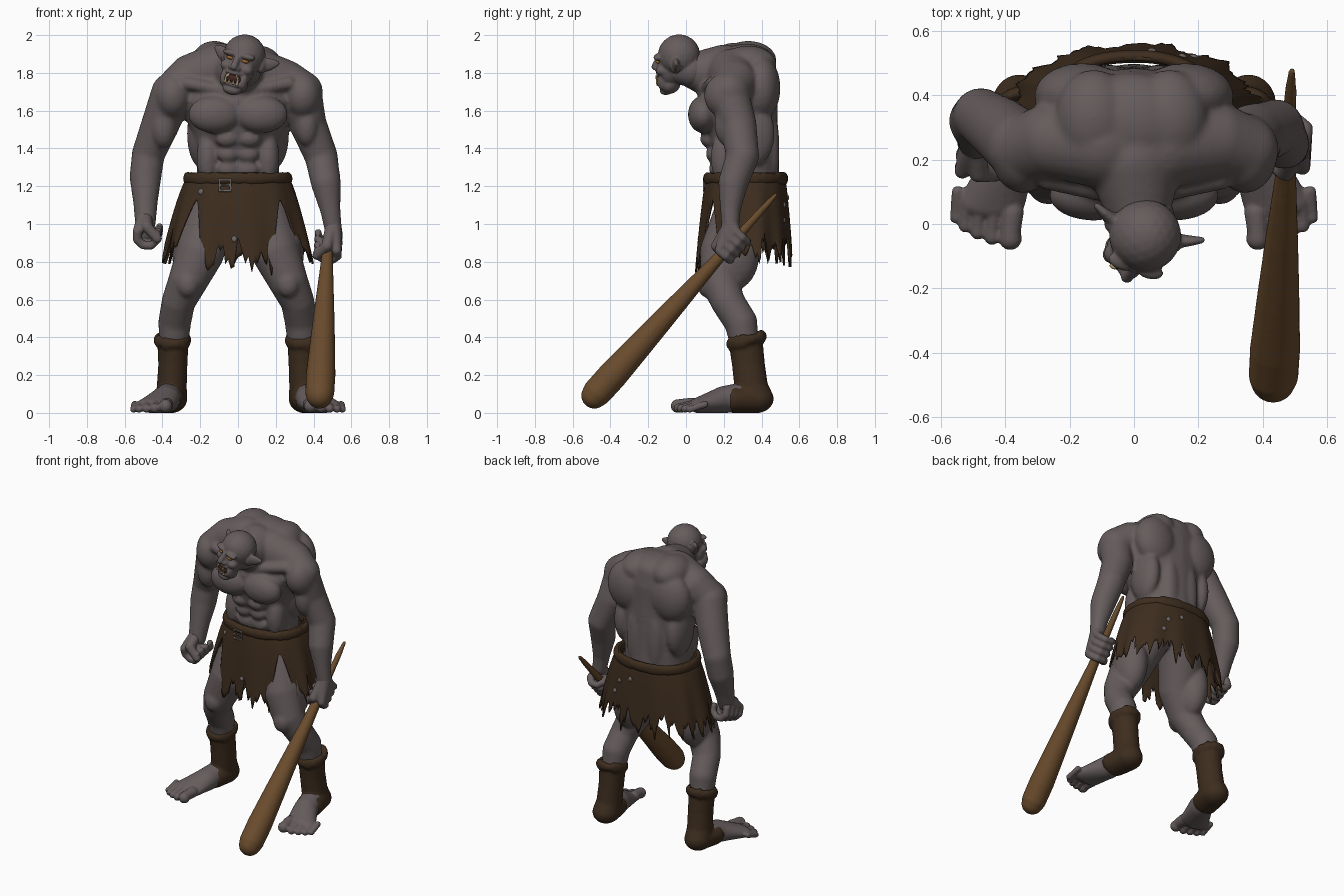
import bpy, bmesh, math, random
from mathutils import Vector, Matrix

if "Cube" in bpy.data.objects:
    bpy.data.objects.remove(bpy.data.objects["Cube"])
random.seed(4)

def material(name, rgb):
    m = bpy.data.materials.new(name)
    m.diffuse_color = (*rgb, 1)
    m.use_nodes = True
    m.node_tree.nodes["Principled BSDF"].inputs["Base Color"].default_value = m.diffuse_color
    return m

SKIN = material("grey skin", (0.133, 0.108, 0.108))
HIDE = material("brown hide", (0.047, 0.026, 0.013))
WOOD = material("club wood", (0.145, 0.072, 0.026))
METAL = material("grey metal", (0.16, 0.14, 0.13))
EYE = material("amber eye", (0.30, 0.13, 0.025))
TOOTH = material("yellow tooth", (0.42, 0.31, 0.16))
MOUTH = material("dark mouth", (0.05, 0.018, 0.015))
bm = bmesh.new()
bmesh.ops.create_icosphere(bm, subdivisions=3, radius=1)
bm.verts.index_update()
BALL_V = [v.co.copy() for v in bm.verts]
BALL_F = [[v.index for v in f.verts] for f in bm.faces]
bm.free()

def radii(r):
    return Vector(r) if isinstance(r, (tuple, Vector)) else Vector((r, r, r))

def blob(c, r):
    return [(Vector(c), radii(r))]

def pair(c, r):
    return blob(c, r) + blob((-c[0], c[1], c[2]), r)

def limb(*pts):
    """Chain of closely spaced balls through (point, radius) stations."""
    out = []
    for (a, ra), (b, rb) in zip(pts, pts[1:]):
        a, b, ra, rb = Vector(a), Vector(b), radii(ra), radii(rb)
        n = max(2, int((b - a).length / (0.25 * min(*ra, *rb))))
        out += [(a.lerp(b, i / n), ra.lerp(rb, i / n)) for i in range(n + 1)]
    return out

def make(name, verts, faces, mat):
    me = bpy.data.meshes.new(name)
    me.from_pydata(verts, [], faces)
    me.materials.append(mat)
    me.polygons.foreach_set("use_smooth", [True] * len(me.polygons))
    ob = bpy.data.objects.new(name, me)
    bpy.context.collection.objects.link(ob)
    bpy.context.view_layer.objects.active = ob
    return ob

def sculpt(name, balls, mat, voxel=None, smooth=3, frame=Matrix()):
    """Fuse the balls into one skin by remeshing and smoothing."""
    verts, faces = [], []
    for c, r in balls:
        k = len(verts)
        verts += [frame @ (c + v * r) for v in BALL_V]
        faces += [[i + k for i in f] for f in BALL_F]
    ob = make(name, verts, faces, mat)
    if voxel:
        m = ob.modifiers.new("fuse", 'REMESH')
        m.mode, m.voxel_size, m.use_smooth_shade = 'VOXEL', voxel, True
        s = ob.modifiers.new("soften", 'SMOOTH')
        s.factor, s.iterations = 0.5, smooth
        for n in ("fuse", "soften"):
            bpy.ops.object.modifier_apply(modifier=n)
    for v in ob.data.vertices:
        v.co.z = max(v.co.z, 0)

# torso, with muscles
body = limb(((0, .32, 1.15), (.22, .18, .08)), ((0, .318, 1.35), (.22, .175, .08)),
            ((0, .285, 1.5), (.25, .205, .09)), ((0, .27, 1.65), (.32, .215, .09)),
            ((0, .29, 1.77), (.30, .195, .09)), ((-.01, .32, 1.86), (.19, .15, .095)))
for c, r in [((.125, .09, 1.58), (.14, .08, .10)), ((.345, .22, 1.68), (.10, .125, .125)),
             ((.16, .40, 1.72), (.15, .10, .17)), ((.20, .35, 1.48), (.07, .12, .18)),
             ((.075, .45, 1.4), (.06, .045, .22)), ((.055, .156, 1.29), (.056, .035, .043)),
             ((.055, .14, 1.37), (.056, .035, .043)), ((.06, .115, 1.45), (.06, .04, .043)),
             ((.16, .20, 1.35), (.06, .07, .14))]:
    body += pair(c, r)
body += blob((-.125, .33, 1.865), (.12, .15, .105)) + blob((.11, .33, 1.845), (.12, .15, .1))
for s, h in ((1, 1.79), (-1, 1.82)):
    body += limb(((s * .10, .25, h), .14), ((s * .25, .26, h - .04), .12), ((s * .34, .23, 1.70), .11))
    body += limb(((s * .03, .085, 1.70), .03), ((s * .27, .14, 1.745), .035))
body += limb(((.02, .01, 1.815), .085), ((.01, .09, 1.805), .115), ((0, .2, 1.80), .15))
# arms
body += limb(((-.35, .24, 1.69), .112), ((-.41, .29, 1.53), .102), ((-.475, .335, 1.37), .088),
             ((-.49, .32, 1.25), .085), ((-.49, .28, 1.12), .066), ((-.49, .25, 1.01), .056))
body += limb(((.34, .23, 1.68), .107), ((.37, .275, 1.53), .099), ((.44, .30, 1.36), .088),
             ((.465, .25, 1.22), .08), ((.488, .235, 1.08), .055), ((.503, .235, .98), .047))
body += blob((-.395, .235, 1.52), (.07, .07, .12)) + blob((.365, .22, 1.53), (.065, .07, .12))
# legs
for s in (1, -1):
    body += limb(((s * .12, .32, 1.12), .15), ((s * .2, .20, .85), .128), ((s * .265, .18, .70), .105),
                 ((s * .315, .22, .59), .09), ((s * .335, .29, .48), .088), ((s * .345, .33, .25), .065),
                 ((s * .355, .34, .1), .06))
    body += blob((s * .265, .11, .68), (.06, .05, .07)) + blob((s * .25, .26, .85), (.1, .13, .2))
sculpt("body", body, SKIN, .011, 7)

# fists curled round an axis
def fist(name, c, axis, side, wrist):
    c, d, out = Vector(c), Vector(axis).normalized(), []
    u = Vector((side, 0, 0))
    u = (u - d * u.dot(d)).normalized()
    w = Vector((0, 0, -1))
    w = (w - d * w.dot(d)).normalized()
    for i in range(4):
        o = c + d * (i - 1.5) * .044
        arc = [(o + .056 * (math.cos(a) * u + math.sin(a) * w), .025 - .0012 * k)
               for k, a in enumerate(math.radians(q) for q in (-25, 20, 65, 110, 155, 195))]
        out += limb((wrist, .045), *arc)
    out += limb((wrist, .038), (c - w * .05 - d * .06, .03), (c - u * .055 - d * .075 + w * .01, .025))
    sculpt(name, out + blob(c, .046), SKIN, .0065, 3)

CLUB_A, CLUB_B = Vector((.49, .475, 1.155)), Vector((.432, -.485, .092))
fist("left_hand", CLUB_A.lerp(CLUB_B, .245), CLUB_A - CLUB_B, 1, (.502, .235, 1.0))
fist("right_hand", (-.475, .23, .955), (.1, 1, .3), -1, (-.49, .25, 1.04))

# bare feet, hide boots and rolled cuffs
for s, side in ((1, "left"), (-1, "right")):
    foot = limb(((s * .36, .34, .09), (.07, .07, .08)), ((s * .385, .2, .07), (.08, .07, .072)),
                ((s * .44, .07, .04), (.105, .055, .042)))
    for x, y, r in [(.384, -.045, .036), (.441, -.04, .025), (.485, -.026, .023), (.524, -.006, .021), (.553, .02, .019)]:
        foot += limb(((s * (x - .006), y + .08, .045), r), ((s * x, y + .02, r + .006), r * .9), ((s * x, y, r), r))
    sculpt(side + "_foot", foot, SKIN, .007, 2)
    boot = limb(((s * .345, .315, .385), (.083, .092, .03)), ((s * .345, .33, .26), (.078, .088, .06)),
                ((s * .35, .345, .14), (.08, .09, .07)), ((s * .355, .37, .075), (.087, .095, .077)))
    boot += limb(((s * .355, .36, .075), (.087, .09, .077)), ((s * .375, .26, .072), (.09, .07, .075)))
    ring = [((s * .347 + .08 * math.cos(a), .32 + .088 * math.sin(a), .385 + .02 * math.sin(a)),
             (.02, .02, random.uniform(.02, .04))) for a in (math.tau * i / 40 for i in range(41))]
    sculpt(side + "_boot", boot + limb(*ring), HIDE, .0095, 2)

# head, turned and tilted
HEAD = Matrix.Translation((.03, -.035, 1.872)) @ Matrix.Rotation(math.radians(-18), 4, 'Z') @ \
    Matrix.Rotation(math.radians(14), 4, 'Y')
head = blob((0, 0, .02), (.112, .113, .113)) + blob((0, -.055, -.05), (.088, .066, .10))
head += blob((0, -.06, -.13), (.075, .052, .055)) + blob((0, -.085, -.165), (.05, .035, .028))
head += limb(((0, -.11, .01), .016), ((0, -.138, -.04), .02))
head += blob((0, -.105, -.074), (.05, .027, .014)) + blob((0, -.10, -.135), (.055, .027, .014))
head += limb(((0, 0, -.05), .085), ((0, .06, -.06), .09))
for c, r in [((.045, -.098, .025), (.047, .027, .018)), ((.058, -.08, -.045), (.034, .036, .03)),
             ((.02, -.122, -.048), .015), ((.055, -.085, -.11), (.022, .03, .045)),
             ((.108, .01, -.01), (.02, .032, .042))]:
    head += pair(c, r)
for s in (1, -1):
    head += limb(((s * .11, .015, -.005), (.014, .024, .042)), ((s * .15, .03, .008), (.013, .016, .032)),
                 ((s * .178, .042, .02), (.009, .01, .013)))
sculpt("head", head, SKIN, .006, 3, HEAD)
sculpt("eyes", pair((.042, -.101, -.001), (.021, .017, .010)), EYE, None, 0, HEAD)
sculpt("mouth", blob((0, -.107, -.104), (.046, .02, .026)), MOUTH, None, 0, HEAD)
teeth = []
for x, z0, z1, r in [(.034, -.13, -.082, .008), (.012, -.128, -.112, .008), (.022, -.08, -.1, .006)]:
    for s in (1, -1):
        teeth += limb(((s * x, -.12, z0), r), ((s * x, -.127, z1), .003))
sculpt("teeth", teeth, TOOTH, .003, 1, HEAD)

# ragged hide skirt
def skirt_point(a, z):
    t = max(0, (1.27 - z) / .5)
    sx, cy = math.sin(a), math.cos(a)
    fold = 1 + .035 * min(t, 1) * math.sin(11 * a)
    rx, ry = .244 + .155 * t ** .65, .195 + (.06 if cy > 0 else .045) * t ** .6
    return Vector((math.copysign(abs(sx) ** .88, sx) * rx * fold,
                   .317 - math.copysign(abs(cy) ** .88, cy) * ry * fold, z))

COLS, ROWS = 180, 12
verts, faces = [], []
for i in range(COLS):
    a = math.tau * i / COLS
    deg = abs((math.degrees(a) + 180) % 360 - 180)
    base = .72 if deg < 30 else .77
    hem = base + .13 * abs((i * .2528) % 2 - 1) + .09 * random.random() ** 3
    for mid, width, top in ((42, 18, 1.13), (78, 5, 1.0), (150, 4, .95)):
        hem = max(hem, top - (top - base) * (abs(deg - mid) / width) ** 1.5)
    verts += [skirt_point(a, 1.27 + (hem - 1.27) * j / ROWS) for j in range(ROWS + 1)]
    n, k = (i + 1) % COLS * (ROWS + 1), i * (ROWS + 1)
    faces += [(k + j, k + j + 1, n + j + 1, n + j) for j in range(ROWS)]
sol = make("skirt", verts, faces, HIDE).modifiers.new("thickness", 'SOLIDIFY')
sol.thickness, sol.offset = .012, 0
bpy.ops.object.modifier_apply(modifier="thickness")
band = [(skirt_point(math.tau * i / 60, 1.24), (.021, .021, random.uniform(.028, .04))) for i in range(60)]
sculpt("waistband", limb(*band, band[0]), HIDE, .01, 2)

# buckle and metal studs
B = skirt_point(-.2, 1.205) + Vector((0, -.014, 0))
corners = [(B + Vector((x, 0, z)), .006) for x, z in ((-.03, -.03), (.03, -.03), (.03, .03), (-.03, .03), (-.03, -.03))]
sculpt("buckle", limb(*corners) + limb((B - Vector((.03, 0, 0)), .005), (B + Vector((.02, 0, 0)), .005)), METAL, .0035, 1)
studs = []
for deg, z in ((-38, 1.17), (-2, .92), (172, 1.14), (150, 1.02), (155, 1.1)):
    studs += blob(skirt_point(math.radians(deg), z), (.016, .014, .018))
sculpt("studs", studs, METAL)

# wooden club
profile = [(0, .011), (.06, .018), (.2, .024), (.35, .034), (.55, .052), (.75, .068), (.9, .079), (.98, .078), (1, .07)]
sculpt("club", limb(*[(CLUB_A.lerp(CLUB_B, t), r) for t, r in profile]), WOOD, .008, 2)
